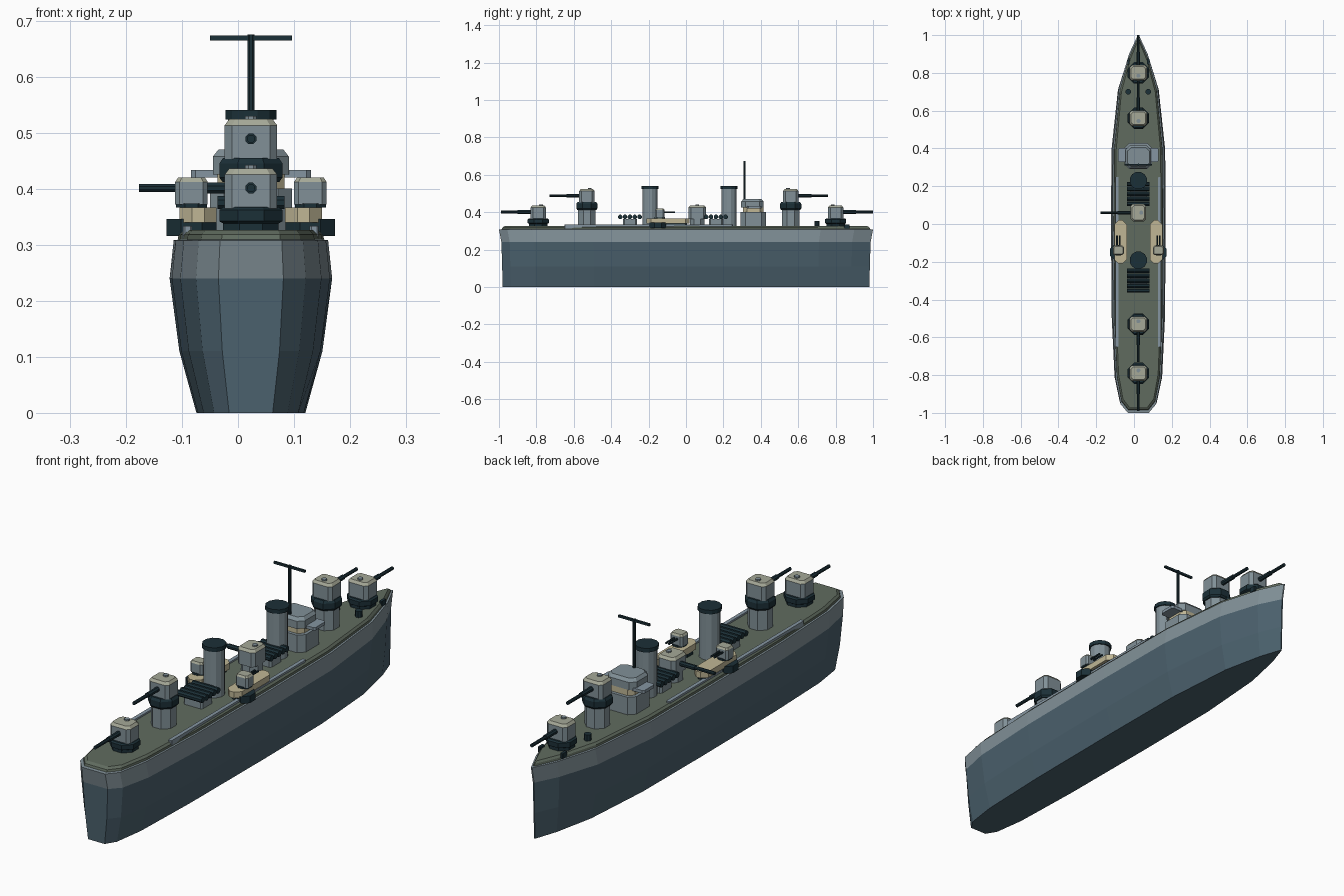
import bpy, bmesh
from math import cos, sin, pi
from mathutils import Matrix, Vector

if "Cube" in bpy.data.objects:
    bpy.data.objects.remove(bpy.data.objects["Cube"], do_unlink=True)

CX = 0.023      # the hull's centreline
DECK = 0.322


def material(name, r, g, b):
    lin = [(c / 255) ** 2.2 for c in (r, g, b)] + [1]
    m = bpy.data.materials.new(name)
    m.use_nodes = True
    m.diffuse_color = lin
    m.node_tree.nodes["Principled BSDF"].inputs["Base Color"].default_value = lin
    return m


hull_blue = material("hull blue", 77, 98, 110)
grey = material("ship grey", 128, 143, 150)
deck_green = material("deck green", 96, 107, 95)
dark = material("dark steel", 33, 51, 58)
roof = material("roof beige", 164, 167, 150)
tan = material("tan", 190, 181, 148)
pale = material("pale blue grey", 132, 148, 160)


def stack(name, outline, levels, mats, at=(0, 0), turn=0):
    """Loft one outline through levels (z, x scale, y scale), one material per band."""
    bm = bmesh.new()
    rings = [[bm.verts.new((x * sx, y * sy, z)) for x, y in outline] for z, sx, sy in levels]
    slots = list(dict.fromkeys(mats))
    n = len(outline)
    bm.faces.new(rings[0][::-1]).material_index = slots.index(mats[0])
    for lower, upper, m in zip(rings, rings[1:], mats):
        for i in range(n):
            j = (i + 1) % n
            bm.faces.new((lower[i], lower[j], upper[j], upper[i])).material_index = slots.index(m)
    bm.faces.new(rings[-1]).material_index = slots.index(mats[-1])
    bmesh.ops.recalc_face_normals(bm, faces=bm.faces)
    bm.transform(Matrix.Translation((CX + at[0], at[1], 0)) @ Matrix.Rotation(turn, 4, "Z"))
    mesh = bpy.data.meshes.new(name)
    bm.to_mesh(mesh)
    bm.free()
    for m in slots:
        mesh.materials.append(m)
    obj = bpy.data.objects.new(name, mesh)
    bpy.context.collection.objects.link(obj)
    return obj


def ngon(r, n):
    return [(r * cos((i + 0.5) * 2 * pi / n), r * sin((i + 0.5) * 2 * pi / n)) for i in range(n)]


def chamfered(w, d, c):
    return [(w, c - d), (w, d - c), (w - c, d), (c - w, d),
            (-w, d - c), (-w, c - d), (c - w, -d), (w - c, -d)]


def block(name, w, d, c, z0, z1, mat, at, turn=0):
    return stack(name, chamfered(w, d, c), [(z0, 1, 1), (z1, 1, 1)], [mat], at, turn)


def column(name, r, n, z0, z1, mat, at):
    return stack(name, ngon(r, n), [(z0, 1, 1), (z1, 1, 1)], [mat], at)


def rod(name, a, b, r, mat, n=8):
    """A round bar between two points given from the centreline."""
    a, b = Vector(a), Vector(b)
    obj = stack(name, ngon(r, n), [(0, 1, 1), ((b - a).length, 1, 1)], [mat], (-CX, 0))
    spin = (b - a).to_track_quat("Z", "Y").to_matrix().to_4x4()
    obj.data.transform(Matrix.Translation(a + Vector((CX, 0, 0))) @ spin)
    return obj


# Hull and deck lofted from one plan outline
half = [(-1, 0.058), (-0.955, 0.098), (-0.82, 0.126), (-0.5, 0.141), (0, 0.145),
        (0.4, 0.142), (0.72, 0.108), (0.9, 0.052), (1, 0.003)]
plan = [(w, y) for y, w in half] + [(-w, y) for y, w in reversed(half)]
stack("hull", plan,
      [(0, 0.67, 0.98), (0.11, 0.88, 0.983), (0.24, 1, 0.987), (0.308, 0.95, 1),
       (0.309, 0.9, 0.985), (0.318, 0.89, 0.982), (DECK + 0.004, 0.83, 0.97)],
      [hull_blue, hull_blue, grey, grey, deck_green, deck_green])

# Low side strips along the deck edge
for s, side in ((-1, "right"), (1, "left")):
    block(side + "_bulwark", 0.008, 0.45, 0.003, 0.312, 0.333, pale, (s * 0.113, -0.2))


def gun_house(name, y, z, turn, reach):
    """Chamfered gun house with beige roof, hatch and one long barrel."""
    stack(name + "_house", chamfered(0.047, 0.041, 0.013),
          [(z, 1, 1), (z + 0.06, 1, 1), (z + 0.071, 0.82, 0.8)], [grey, roof], (0, y), turn)
    fx, fy = -sin(turn), cos(turn)
    column(name + "_hatch", 0.011, 8, z + 0.068, z + 0.077, grey, (-0.015 * fx, y - 0.015 * fy))
    zg = z + 0.036
    for part, start, end, r in (("sleeve", 0.03, 0.11, 0.0105), ("barrel", 0.1, reach, 0.0075)):
        rod(f"{name}_{part}", (fx * start, y + fy * start, zg), (fx * end, y + fy * end, zg), r, dark)


# Main guns: low ones at the ends, raised ones on barbettes
for name, y, turn in (("bow_gun", 0.8, 0), ("stern_gun", -0.79, pi)):
    stack(name + "_base", ngon(0.061, 8),
          [(DECK, 0.88, 0.88), (0.338, 0.88, 0.88), (0.342, 1, 1), (0.362, 1, 1), (0.367, 0.88, 0.88)],
          [dark] * 4, (0, y))
    gun_house(name, y, 0.365, turn, 0.2)
for name, y, turn in (("upper_bow_gun", 0.56, 0), ("upper_stern_gun", -0.53, pi)):
    column(name + "_barbette", 0.05, 8, DECK, 0.42, grey, (0, y))
    stack(name + "_ring", ngon(0.061, 8),
          [(0.412, 0.9, 0.9), (0.42, 1, 1), (0.445, 1, 1), (0.455, 0.88, 0.88)], [dark] * 3, (0, y))
    gun_house(name, y, 0.453, turn, 0.2)

# Midship gun trained to the right
column("midship_gun_pedestal", 0.043, 8, DECK, 0.367, grey, (0, 0.06))
gun_house("midship_gun", 0.06, 0.365, pi / 2, 0.2)

# Funnels with dark caps
for name, y in (("fore_funnel", 0.23), ("aft_funnel", -0.192)):
    stack(name, ngon(0.042, 12),
          [(DECK, 1, 1), (0.523, 1, 1), (0.523, 1.12, 1.12), (0.54, 1.12, 1.12)],
          [grey, dark, dark], (0, y))

# Tube launchers: five tubes lying across a block
for name, y in (("fore_launcher", 0.16), ("aft_launcher", -0.3)):
    block(name + "_block", 0.045, 0.038, 0.008, DECK, 0.365, grey, (0, y))
    for i in range(5):
        ty = y + (i - 2) * 0.026
        rod(f"{name}_tube_{i + 1}", (-0.06, ty, 0.375), (0.06, ty, 0.375), 0.0125, dark)

# Bridge: lower block, tan neck, wings, upper block with sloped roof
block("bridge_lower", 0.073, 0.068, 0.025, DECK, 0.4, grey, (0, 0.36))
block("bridge_neck", 0.06, 0.055, 0.02, 0.4, 0.425, tan, (0, 0.36))
block("bridge_wings", 0.107, 0.038, 0.008, 0.42, 0.433, pale, (0, 0.365))
stack("bridge_upper", chamfered(0.068, 0.06, 0.022),
      [(0.425, 1, 1), (0.457, 1, 1), (0.47, 0.85, 0.82)], [grey, grey], (0, 0.355))

# Mast with crossbar
rod("mast", (0, 0.313, 0.4), (0, 0.313, 0.675), 0.0065, dark)
rod("mast_crossbar", (-0.073, 0.313, 0.669), (0.073, 0.313, 0.669), 0.0065, dark, 4)

# Side gun platforms, mirrored
for s, side in ((-1, "right"), (1, "left")):
    x, y = s * 0.106, -0.14
    column(side + "_sponson", 0.048, 8, 0.316, 0.346, dark, (x, y - 0.01))
    block(side + "_platform", 0.033, 0.115, 0.022, 0.34, 0.366, tan, (s * 0.094, -0.095))
    block(side + "_platform_stand", 0.02, 0.08, 0.01, DECK, 0.342, dark, (s * 0.094, -0.075))
    column(side + "_light_gun_ring", 0.03, 8, 0.366, 0.374, dark, (x, y))
    stack(side + "_light_gun_house", chamfered(0.029, 0.025, 0.008),
          [(0.372, 1, 1), (0.412, 1, 1), (0.42, 0.82, 0.8)], [grey, roof], (x, y))
    for k in (-1, 1):
        bx = x + k * 0.007
        rod(f"{side}_light_barrel_{k + 2}", (bx, y, 0.4), (bx, -0.06, 0.4), 0.0045, dark)

# Bollards on the foredeck
for s, side in ((-1, "right"), (1, "left")):
    column(side + "_bollard", 0.015, 8, DECK, 0.352, dark, (s * 0.053, 0.7))
    block(side + "_fairlead", 0.006, 0.015, 0.002, 0.312, 0.334, dark, (s * 0.052, 0.86))
